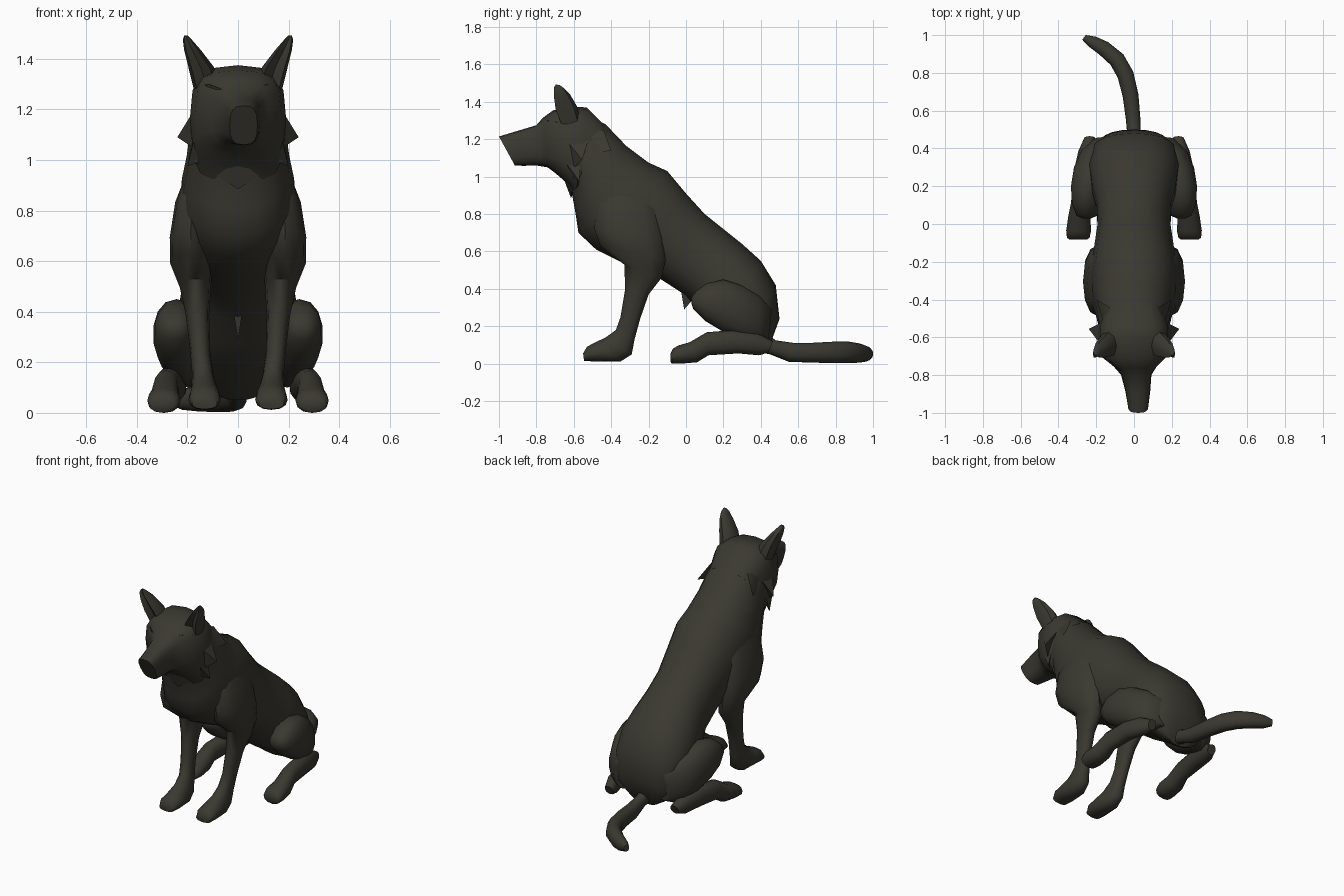
import bpy, bmesh, math
from mathutils import Vector

fur = bpy.data.materials.new("dark_fur")
fur.diffuse_color = (0.042, 0.040, 0.030, 1)


def finish(name, bm):
    bmesh.ops.recalc_face_normals(bm, faces=bm.faces)
    me = bpy.data.meshes.new(name)
    bm.to_mesh(me)
    bm.free()
    me.materials.append(fur)
    me.shade_smooth()
    me.set_sharp_from_angle(angle=math.radians(48))
    ob = bpy.data.objects.new(name, me)
    bpy.context.collection.objects.link(ob)
    return ob


def loft(name, rings, n=14, side=1, power=2.2, dent=0):
    """Skin oval rings: ((y,z) one edge, (y,z) other edge, half width, x centre, yaw)."""
    bm = bmesh.new()
    loops = []
    for a, b, w, *rest in rings:
        xc = rest[0] if rest else 0
        yaw = rest[1] if len(rest) > 1 else 0
        A, B = Vector((0, *a)), Vector((0, *b))
        mid, half = (A + B) / 2, (A - B) / 2
        across = Vector((math.cos(yaw), math.sin(yaw), 0)) * w
        loop = []
        for i in range(n):
            t = 2 * math.pi * i / n
            c, s = math.cos(t), math.sin(t)
            c = math.copysign(abs(c) ** (2 / power), c)
            s = math.copysign(abs(s) ** (2 / power), s)
            if i == 0:
                c *= 1 - dent
            p = mid + half * c + across * s
            loop.append(bm.verts.new(((p.x + xc) * side, p.y, p.z)))
        loops.append(loop)
    for p, q in zip(loops, loops[1:]):
        for i in range(n):
            j = (i + 1) % n
            bm.faces.new((p[i], p[j], q[j], q[i]))
    bm.faces.new(loops[0])
    bm.faces.new(loops[-1])
    return finish(name, bm)


def tuft(name, base, tip, side=1):
    """Pointed lock of hair: a base polygon drawn to a tip."""
    bm = bmesh.new()
    vs = [bm.verts.new((x * side, y, z)) for x, y, z in base + [tip]]
    bmesh.ops.convex_hull(bm, input=vs)
    finish(name, bm)


# Torso: neck down to rump
loft("torso", [
    ((-0.56, 1.35), (-0.64, 1.00), .17),
    ((-0.43, 1.28), (-0.61, 0.91), .19),
    ((-0.32, 1.165), (-0.59, 0.80), .205),
    ((-0.20, 1.075), (-0.575, 0.70), .225),
    ((-0.10, 1.03), (-0.48, 0.61), .23),
    ((0.0, 0.91), (-0.32, 0.53), .215),
    ((0.1, 0.80), (-0.14, 0.455), .195),
    ((0.2, 0.72), (0.0, 0.365), .20),
    ((0.3, 0.64), (0.08, 0.27), .225),
    ((0.4, 0.55), (0.19, 0.19), .24),
    ((0.48, 0.42), (0.29, 0.13), .225),
    ((0.50, 0.24), (0.37, 0.07), .175),
    ((0.46, 0.13), (0.41, 0.05), .09)], n=18)

# Head with muzzle
loft("head", [
    ((-1.0, 1.215), (-0.915, 1.06), .055, .022),
    ((-0.90, 1.245), (-0.87, 1.058), .066, .02),
    ((-0.80, 1.275), (-0.80, 1.06), .08, .012),
    ((-0.765, 1.315), (-0.74, 1.05), .115, .006),
    ((-0.71, 1.355), (-0.70, 1.02), .17),
    ((-0.60, 1.375), (-0.63, 0.96), .19),
    ((-0.53, 1.37), (-0.59, 0.90), .19),
    ((-0.41, 1.25), (-0.55, 0.93), .16)], n=16, power=2.9)

# Pointed bib of fur under the throat
tuft("throat_bib", [(-.18, -.60, 1.0), (.18, -.60, 1.0), (0, -.665, 1.02), (0, -.56, 1.0)],
     (0, -.615, .885))

# Tail lying on the floor, curling to the right
loft("tail", [
    ((0.42, 0.17), (0.40, 0.06), .04),
    ((0.48, 0.125), (0.45, 0.05), .036),
    ((0.57, 0.112), (0.55, 0.01), .04, -.005, .05),
    ((0.68, 0.112), (0.68, 0.006), .044, -.018, .17),
    ((0.79, 0.118), (0.79, 0.003), .046, -.045, .4),
    ((0.87, 0.118), (0.87, 0.003), .046, -.09, .7),
    ((0.93, 0.108), (0.93, 0.006), .042, -.16, .95),
    ((0.965, 0.095), (0.965, 0.012), .034, -.22, .95),
    ((0.988, 0.075), (0.988, 0.03), .016, -.265, .95)], n=10)

# Belly tuft
tuft("belly_tuft", [(-.02, -.03, .41), (.02, -.03, .41), (0, .06, .37)], (0, -.01, .29))

for side, tag in ((1, "left"), (-1, "right")):
    # Ears, hollow at the front
    loft(tag + "_ear", [
        ((-0.68, 1.27), (-0.56, 1.29), .055, .12),
        ((-0.715, 1.36), (-0.585, 1.38), .05, .147),
        ((-0.72, 1.43), (-0.62, 1.44), .033, .18),
        ((-0.715, 1.475), (-0.655, 1.475), .018, .20),
        ((-0.70, 1.493), (-0.675, 1.49), .008, .205)],
        n=8, side=side, dent=.6)
    # Brow over each eye
    loft(tag + "_brow", [
        ((-0.775, 1.285), (-0.75, 1.25), .015, .075, .5),
        ((-0.74, 1.30), (-0.72, 1.255), .02, .115, .8),
        ((-0.70, 1.295), (-0.68, 1.265), .015, .15, 1)], n=8, side=side)
    # Ruffs of hair on cheek, neck and throat
    tuft(tag + "_cheek_ruff", [(.16, -.66, 1.22), (.17, -.52, 1.20), (.15, -.62, 1.03)],
         (.24, -.555, 1.09), side)
    tuft(tag + "_neck_ruff", [(.15, -.56, 1.26), (.13, -.44, 1.25), (.16, -.52, 1.12)],
         (.20, -.40, 1.14), side)
    tuft(tag + "_throat_ruff", [(.17, -.66, 1.10), (.17, -.56, 1.12), (.08, -.66, 1.02)],
         (.20, -.57, .975), side)
    # Front leg from shoulder to paw
    loft(tag + "_front_leg", [
        ((-0.43, 0.98), (-0.21, 0.96), .03, .165),
        ((-0.48, 0.85), (-0.15, 0.82), .07, .178),
        ((-0.49, 0.72), (-0.12, 0.67), .083, .187),
        ((-0.46, 0.63), (-0.11, 0.55), .082, .186),
        ((-0.33, 0.53), (-0.13, 0.46), .062, .168),
        ((-0.325, 0.40), (-0.20, 0.37), .046, .16),
        ((-0.35, 0.25), (-0.245, 0.24), .039, .15),
        ((-0.375, 0.18), (-0.275, 0.13), .042, .14),
        ((-0.43, 0.14), (-0.29, 0.05), .050, .135),
        ((-0.49, 0.112), (-0.35, 0.012), .062, .132),
        ((-0.53, 0.09), (-0.49, 0.012), .064, .132),
        ((-0.55, 0.055), (-0.545, 0.015), .05, .132)], n=12, side=side)
    # Folded thigh
    loft(tag + "_thigh", [
        ((0.46, 0.30), (0.44, 0.12), .06, .15),
        ((0.39, 0.37), (0.39, 0.10), .085, .195),
        ((0.30, 0.42), (0.30, 0.13), .095, .225),
        ((0.20, 0.45), (0.20, 0.17), .093, .243),
        ((0.11, 0.43), (0.10, 0.23), .078, .252),
        ((0.05, 0.385), (0.04, 0.29), .055, .25),
        ((0.03, 0.355), (0.03, 0.32), .025, .25)], n=14, side=side)
    # Hind foot flat on the floor
    loft(tag + "_hind_foot", [
        ((0.465, 0.12), (0.44, 0.06), .03, .235),
        ((0.38, 0.165), (0.39, 0.045), .045, .25),
        ((0.25, 0.18), (0.28, 0.055), .05, .272),
        ((0.11, 0.168), (0.12, 0.045), .048, .285),
        ((0.02, 0.115), (0.06, 0.008), .058, .29),
        ((-0.04, 0.098), (-0.03, 0.0), .066, .293),
        ((-0.07, 0.08), (-0.075, 0.0), .06, .295),
        ((-0.083, 0.055), (-0.083, 0.01), .045, .295)], n=12, side=side)
